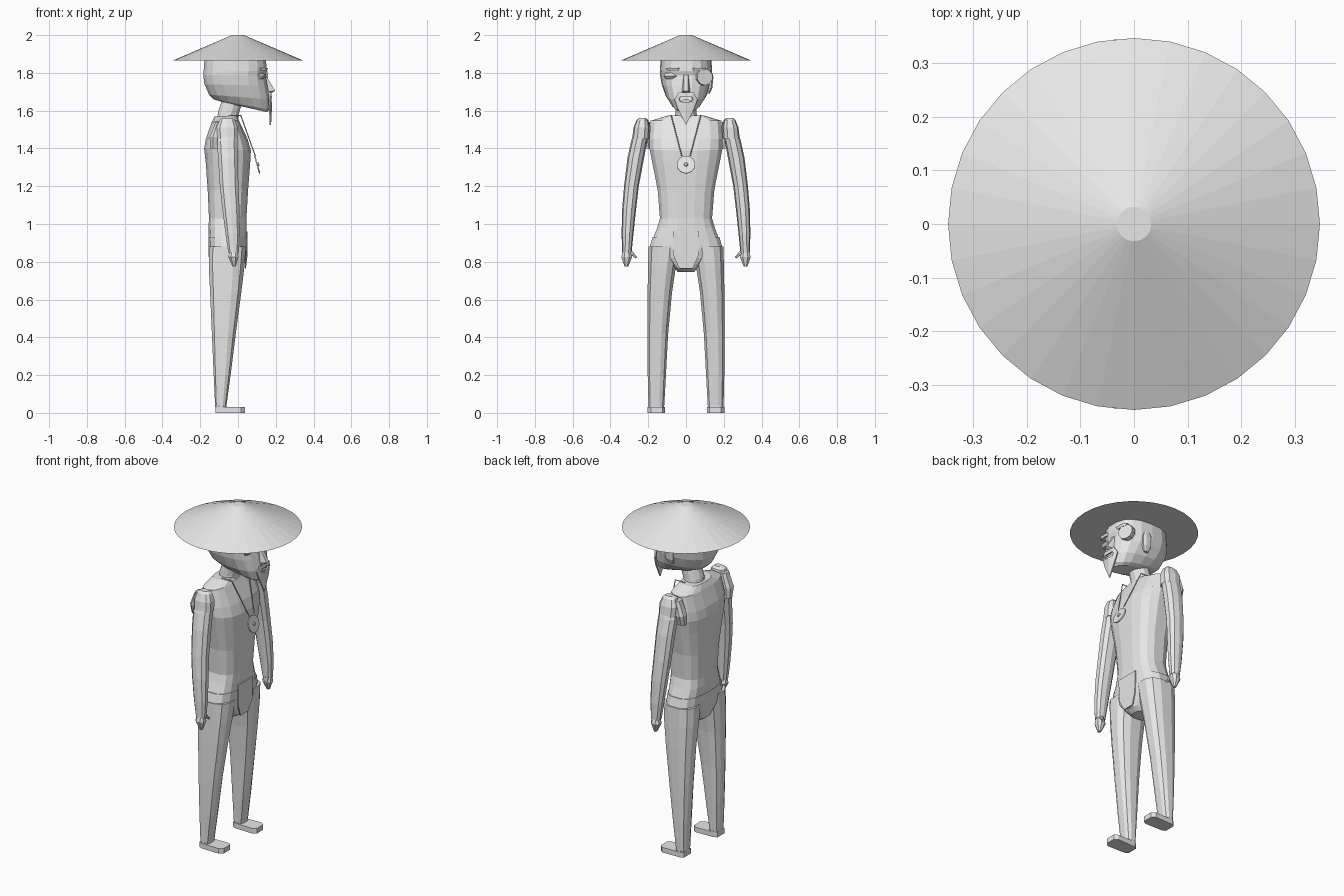
import bpy, bmesh, math
from mathutils import Vector

grey = bpy.data.materials.new("light_grey")
grey.diffuse_color = (0.8, 0.8, 0.8, 1)


def finish(bm, name, solid=0):
    bmesh.ops.recalc_face_normals(bm, faces=bm.faces)
    me = bpy.data.meshes.new(name)
    bm.to_mesh(me)
    bm.free()
    me.materials.append(grey)
    ob = bpy.data.objects.new(name, me)
    bpy.context.collection.objects.link(ob)
    if solid:
        m = ob.modifiers.new("thickness", 'SOLIDIFY')
        m.thickness = solid
        m.offset = 0
    return ob


def loft(name, rings, n=12, p=2.3, side=1):
    """Rings are (x back, x front, y min, y max, z back, z front)."""
    bm = bmesh.new()
    loops = []
    for x0, x1, y0, y1, zb, zf in rings:
        loop = []
        for i in range(n):
            a = 2 * math.pi * (i + 0.5) / n
            c, s = math.cos(a), math.sin(a)
            u = math.copysign(abs(c) ** (2 / p), c)
            v = math.copysign(abs(s) ** (2 / p), s)
            loop.append(bm.verts.new(((x0 + x1) / 2 + u * (x1 - x0) / 2,
                                      side * ((y0 + y1) / 2 + v * (y1 - y0) / 2),
                                      zb + (zf - zb) * (u + 1) / 2)))
        loops.append(loop)
    for a, b in zip(loops, loops[1:]):
        for i in range(n):
            j = (i + 1) % n
            bm.faces.new((a[i], a[j], b[j], b[i]))
    bm.faces.new(loops[0])
    bm.faces.new(loops[-1])
    return finish(bm, name)


def cyl(name, a, b, r1, r2, n):
    a, b = Vector(a), Vector(b)
    bm = bmesh.new()
    bmesh.ops.create_cone(bm, cap_ends=True, segments=n, radius1=r1, radius2=r2, depth=(b - a).length)
    bm.transform((b - a).to_track_quat('Z', 'Y').to_matrix().to_4x4())
    bmesh.ops.translate(bm, verts=bm.verts, vec=(a + b) / 2)
    return finish(bm, name)


def prism(name, pts, vec):
    """Extrudes a flat outline along a vector."""
    bm = bmesh.new()
    f = bm.faces.new([bm.verts.new(q) for q in pts])
    r = bmesh.ops.extrude_face_region(bm, geom=[f])
    bmesh.ops.translate(bm, verts=[v for v in r["geom"] if isinstance(v, bmesh.types.BMVert)], vec=vec)
    return finish(bm, name)


def sym(rows):
    """Rows of (x back, x front, half width, z back, z front)."""
    return [(a, b, -w, w, zb, zf) for a, b, w, zb, zf in rows]


# Hat
cyl("hat", (0, 0, 1.865), (0, 0, 2.0), 0.346, 0.032, 32)

# Head, jaw sloping down towards the chin
loft("head", sym([
    (-0.08, 0.155, 0.055, 1.645, 1.592),
    (-0.13, 0.168, 0.075, 1.66, 1.605),
    (-0.155, 0.17, 0.105, 1.685, 1.66),
    (-0.18, 0.158, 0.128, 1.74, 1.73),
    (-0.186, 0.148, 0.137, 1.79, 1.785),
    (-0.184, 0.155, 0.138, 1.81, 1.81),
    (-0.18, 0.15, 0.135, 1.868, 1.868)]), 18, 2.5)
loft("neck", sym([(-0.115, 0.0, 0.065, 1.53, 1.53),
                  (-0.108, 0.005, 0.058, 1.59, 1.58),
                  (-0.075, 0.03, 0.055, 1.69, 1.66)]), 12, 2)

# Face
nose = bmesh.new()
for q in [(0.14, -0.012, 1.8), (0.14, 0.012, 1.8), (0.15, -0.026, 1.7),
          (0.15, 0.026, 1.7), (0.197, -0.01, 1.705), (0.197, 0.01, 1.705), (0.18, 0, 1.695)]:
    nose.verts.new(q)
bmesh.ops.convex_hull(nose, input=nose.verts)
finish(nose, "nose")
for s in (-1, 1):
    loft("brow", [(0.11, 0.155, 0.03, 0.105, 1.812, 1.812),
                  (0.11, 0.16, 0.025, 0.11, 1.826, 1.826)], 8, 3, s)
loft("eye", [(0.11, 0.135, 0.05, 0.11, 1.768, 1.768),
             (0.11, 0.148, 0.04, 0.12, 1.783, 1.783),
             (0.11, 0.135, 0.05, 0.11, 1.8, 1.8)], 12, 2, -1)

# Round eye cover with a hanging strip on the cheek
cyl("eye_cover", (0.118, 0.09, 1.778), (0.145, 0.1, 1.778), 0.046, 0.044, 10)
loft("ear", [(0.0, 0.03, 0.11, 0.126, 1.69, 1.69), (-0.01, 0.045, 0.11, 0.14, 1.72, 1.72),
             (-0.01, 0.05, 0.115, 0.146, 1.775, 1.775), (0.0, 0.04, 0.12, 0.14, 1.8, 1.8)], 8, 2.5)

# Moustache and pointed beard around the mouth
outer = [(-.04, 1.695), (.04, 1.695), (.06, 1.66), (.042, 1.61), (0, 1.525), (-.042, 1.61), (-.06, 1.66)]
inner = [(-.03, 1.672), (.03, 1.672), (.037, 1.662), (.03, 1.648), (0, 1.645), (-.03, 1.648), (-.037, 1.662)]
bm = bmesh.new()
vo, vi = [[bm.verts.new((0.18 - 4 * y * y - (1.7 - z) * 0.05, y, z)) for y, z in pts] for pts in (outer, inner)]
for i in range(7):
    j = (i + 1) % 7
    bm.faces.new((vo[i], vo[j], vi[j], vi[i]))
finish(bm, "beard", 0.008)
loft("lips", sym([(0.15, 0.176, 0.026, 1.65, 1.65), (0.15, 0.178, 0.026, 1.66, 1.66)]), 8)

# Torso and pelvis
loft("torso", sym([
    (-0.155, 0.045, 0.185, 0.9, 0.9),
    (-0.158, 0.046, 0.155, 0.98, 0.98),
    (-0.155, 0.046, 0.14, 1.03, 1.03),
    (-0.162, 0.055, 0.152, 1.18, 1.18),
    (-0.172, 0.066, 0.18, 1.32, 1.32),
    (-0.181, 0.07, 0.195, 1.40, 1.39),
    (-0.172, 0.052, 0.197, 1.45, 1.45),
    (-0.14, 0.005, 0.19, 1.54, 1.55),
    (-0.125, -0.005, 0.10, 1.57, 1.575)]), 16, 2.8)
loft("pelvis", sym([
    (-0.11, 0.0, 0.045, 0.75, 0.745),
    (-0.145, 0.03, 0.062, 0.775, 0.765),
    (-0.157, 0.043, 0.13, 0.83, 0.82),
    (-0.157, 0.046, 0.197, 0.87, 0.87),
    (-0.158, 0.047, 0.18, 0.93, 0.93)]), 16, 2.8)
prism("front_panel", [(0.044, -0.07, 0.96), (0.044, 0.07, 0.96), (0.044, 0.065, 0.83),
                      (0.036, 0.035, 0.765), (0.036, -0.035, 0.765), (0.044, -0.065, 0.83)], (0.006, 0, 0))

for s in (-1, 1):
    # Leg, trouser hem and foot
    loft("leg", [
        (-0.118, -0.062, 0.118, 0.198, 0.0, 0.0),
        (-0.122, -0.06, 0.114, 0.2, 0.04, 0.04),
        (-0.13, -0.038, 0.105, 0.204, 0.2, 0.2),
        (-0.14, -0.01, 0.093, 0.206, 0.42, 0.42),
        (-0.15, 0.02, 0.072, 0.205, 0.64, 0.64),
        (-0.157, 0.036, 0.052, 0.203, 0.77, 0.77),
        (-0.157, 0.045, 0.03, 0.2, 0.88, 0.88)], 12, 2.6, s)
    prism("foot", [(x, s * y, 0) for x, y in [(-0.12, 0.125), (-0.1, 0.115), (0.015, 0.112), (0.036, 0.125),
                   (0.036, 0.185), (0.015, 0.203), (-0.1, 0.2), (-0.12, 0.19)]], (0, 0, 0.03))

    # Shoulder cap and the muscle behind it
    loft("shoulder", [
        (-0.11, 0.0, 0.195, 0.285, 1.45, 1.45),
        (-0.115, 0.0, 0.192, 0.278, 1.51, 1.51),
        (-0.1, -0.015, 0.2, 0.262, 1.55, 1.55),
        (-0.08, -0.03, 0.215, 0.25, 1.562, 1.562)], 10, 2.6, s)
    loft("rear_shoulder", [
        (-0.15, -0.08, 0.19, 0.235, 1.40, 1.40),
        (-0.152, -0.08, 0.185, 0.255, 1.46, 1.46),
        (-0.12, -0.07, 0.19, 0.25, 1.54, 1.54)], 8, 2.6, s)

    # Arm, hand and thumb
    loft("arm", [
        (-0.095, -0.005, 0.2, 0.268, 1.51, 1.51),
        (-0.113, 0.0, 0.205, 0.29, 1.44, 1.44),
        (-0.108, 0.002, 0.222, 0.31, 1.35, 1.35),
        (-0.098, 0.004, 0.25, 0.328, 1.2, 1.2),
        (-0.085, 0.01, 0.264, 0.338, 1.08, 1.08),
        (-0.068, 0.012, 0.278, 0.341, 0.95, 0.95),
        (-0.053, 0.006, 0.288, 0.338, 0.85, 0.85)], 10, 2.3, s)
    loft("hand", [
        (-0.045, 0.0, 0.294, 0.334, 0.86, 0.86),
        (-0.053, 0.004, 0.283, 0.345, 0.825, 0.825),
        (-0.03, -0.012, 0.305, 0.326, 0.775, 0.775)], 8, 2.3, s)
    cyl("thumb", (-0.015, s * 0.292, 0.85), (-0.005, s * 0.263, 0.822), 0.011, 0.005, 6)

    # Necklace chain
    cyl("chain", (0.015, s * 0.078, 1.575), (0.092, s * 0.022, 1.36), 0.003, 0.003, 5)
    cyl("chain_back", (0.015, s * 0.078, 1.575), (-0.05, s * 0.08, 1.575), 0.003, 0.003, 5)

# Medallion
cyl("medallion", (0.098, 0, 1.313), (0.105, 0, 1.315), 0.048, 0.048, 16)
cyl("medallion_hub", (0.103, 0, 1.3145), (0.112, 0, 1.317), 0.012, 0.008, 8)
